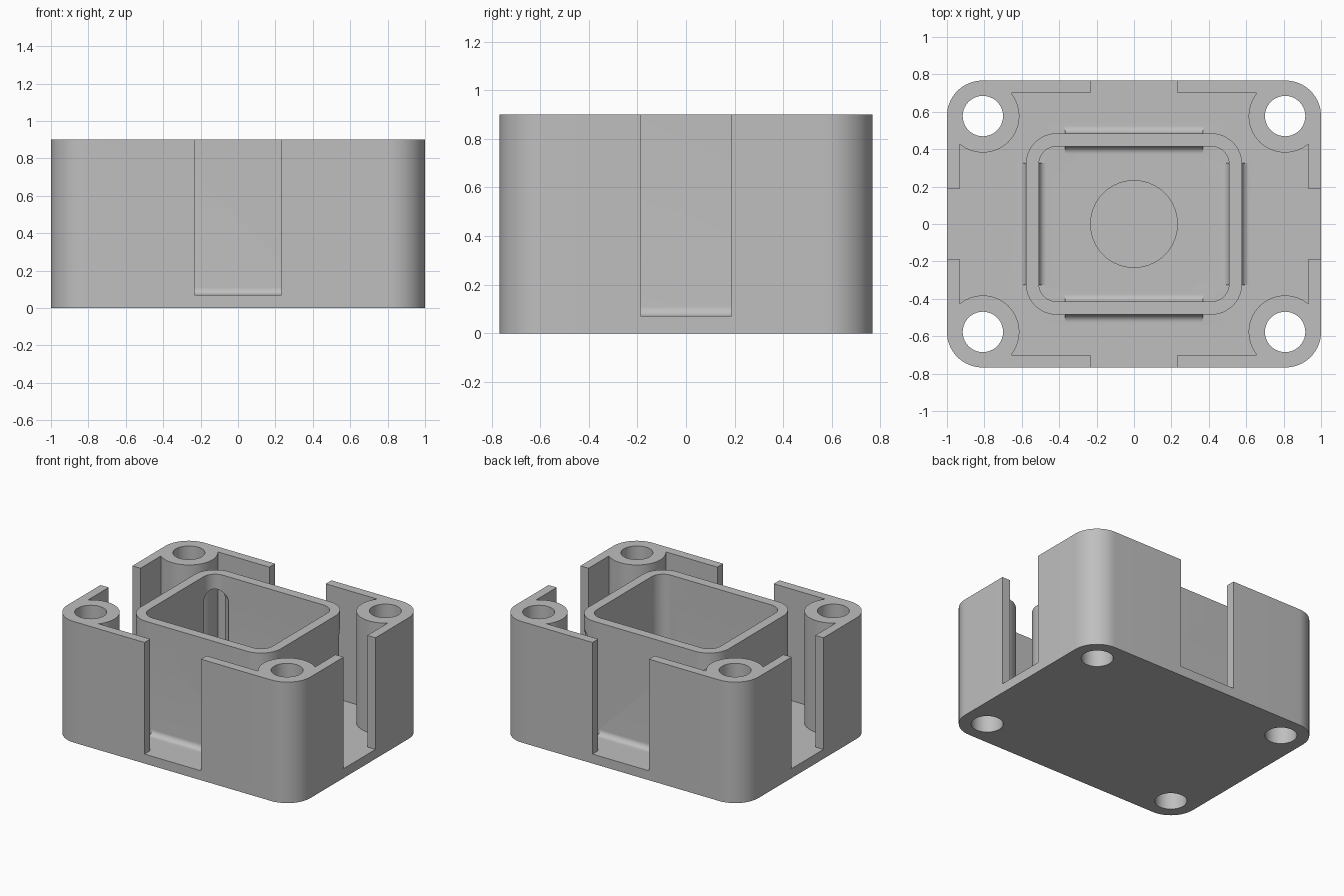
import bpy
import bmesh
from math import sin, cos, pi, atan2, sqrt, radians
from mathutils import Matrix, Vector

HX, HY, TOP = 1.0, 0.767, 0.9           # outer half sizes and height
FLOOR, WALL, CORNER = 0.07, 0.067, 0.19
POST_X, POST_Y, POST_R, HOLE_R = 0.808, 0.577, 0.195, 0.108
BOX_X, BOX_Y, BOX_R, BOX_WALL = 0.578, 0.485, 0.165, 0.07
FILLET = 0.04
SIGNS = [(1, 1), (-1, 1), (-1, -1), (1, -1)]

if "Cube" in bpy.data.objects:
    bpy.data.objects.remove(bpy.data.objects["Cube"], do_unlink=True)

grey = bpy.data.materials.new("plain grey")
grey.use_nodes = True
COLOUR = (0.52, 0.52, 0.52, 1)
grey.diffuse_color = COLOUR
grey.node_tree.nodes["Principled BSDF"].inputs["Base Color"].default_value = COLOUR


def arc(cx, cy, r, start, end, steps):
    angles = [start + (end - start) * i / steps for i in range(steps + 1)]
    return [(cx + r * cos(a), cy + r * sin(a)) for a in angles]


def rounded_rect(hx, hy, r):
    points = []
    for i, (sx, sy) in enumerate(SIGNS):
        points += arc(sx * (hx - r), sy * (hy - r), r, i * pi / 2, (i + 1) * pi / 2, 16)
    return points


def prism(name, profile, low, high, matrix=Matrix()):
    """Extrude a closed 2D profile from low to high, then place it."""
    bm = bmesh.new()
    base = bm.faces.new([bm.verts.new((x, y, low)) for x, y in profile])
    extruded = bmesh.ops.extrude_face_region(bm, geom=[base])["geom"]
    moved = [v for v in extruded if isinstance(v, bmesh.types.BMVert)]
    bmesh.ops.translate(bm, verts=moved, vec=(0, 0, high - low))
    bm.transform(matrix)
    bmesh.ops.recalc_face_normals(bm, faces=bm.faces)
    mesh = bpy.data.meshes.new(name)
    bm.to_mesh(mesh)
    bm.free()
    mesh.materials.append(grey)
    obj = bpy.data.objects.new(name, mesh)
    bpy.context.collection.objects.link(obj)
    return obj


def rect(x0, x1, y0, y1):
    return [(x0, y0), (x1, y0), (x1, y1), (x0, y1)]


def combine(target, tool, operation):
    """Apply a boolean and throw the tool away."""
    tool.hide_render = True
    mod = target.modifiers.new(operation, "BOOLEAN")
    mod.operation, mod.solver, mod.object = operation, "EXACT", tool
    graph = bpy.context.evaluated_depsgraph_get()
    mesh = bpy.data.meshes.new_from_object(target.evaluated_get(graph))
    target.modifiers.clear()
    target.data = mesh
    bpy.data.objects.remove(tool, do_unlink=True)


def upright(origin, across, outward):
    """Frame whose profile axes are (across, up) or (outward, up)."""
    up = Vector((0, 0, 1))
    m = Matrix((across, up, outward)).transposed().to_4x4()
    m.translation = origin
    return m


# Outer block, hollowed around the four corner posts
case = prism("mounting_case", rounded_rect(HX, HY, CORNER), 0, TOP)
in_x, in_y = HX - WALL, HY - WALL
dx, dy = in_x - POST_X, in_y - POST_Y
reach = lambda d: sqrt(POST_R ** 2 - d ** 2)
cavity = []
for sx, sy in SIGNS:
    start = atan2(-reach(dx), dx)
    end = atan2(dy, -reach(dy)) - 2 * pi
    bite = [(sx * x, sy * y) for x, y in arc(POST_X, POST_Y, POST_R, start, end, 28)]
    cavity += bite if sx * sy > 0 else bite[::-1]
combine(case, prism("cavity", cavity, FLOOR, 1), "DIFFERENCE")

# Openings in the middle of each outer wall
for s in (1, -1):
    ends = sorted((s * 0.65, s * 0.85))
    combine(case, prism("long_side_gap", rect(-0.232, 0.232, *ends), FLOOR, 1), "DIFFERENCE")
    ends = sorted((s * 0.88, s * 1.1))
    combine(case, prism("short_side_gap", rect(*ends, -0.187, 0.187), FLOOR, 1), "DIFFERENCE")

# Inner open box
combine(case, prism("inner_box", rounded_rect(BOX_X, BOX_Y, BOX_R), 0.03, TOP), "UNION")
hollow = rounded_rect(BOX_X - BOX_WALL, BOX_Y - BOX_WALL, BOX_R - BOX_WALL)
combine(case, prism("box_hollow", hollow, FLOOR, 1), "DIFFERENCE")

# Round-topped slot through each corner of the inner box
SLOT_R, SLOT_TOP = 0.08, 0.79
arch = [(-SLOT_R, FLOOR), (SLOT_R, FLOOR)] + arc(0, SLOT_TOP - SLOT_R, SLOT_R, 0, pi, 20)
for sx, sy in SIGNS:
    a = radians(40)
    out = Vector((sx * cos(a), sy * sin(a), 0))
    side = Vector((-out.y, out.x, 0))
    frame = upright((sx * 0.44, sy * 0.372, 0), side, out)
    combine(case, prism("corner_slot", arch, -0.12, 0.18, frame), "DIFFERENCE")

# Concave fillets along the foot of the inner box, inside and out
cove = [(-0.02, 0.04), (FILLET, 0.04)]
cove += arc(FILLET, FLOOR + FILLET, FILLET, 1.5 * pi, pi, 10)
cove += [(-0.02, FLOOR + FILLET)]
for s in (1, -1):
    for wall, facing in ((0, s), (BOX_WALL, -s)):
        y, x = s * (BOX_Y - wall), s * (BOX_X - wall)
        frame = upright((0, y, 0), Vector((0, facing, 0)), Vector((1, 0, 0)))
        combine(case, prism("long_fillet", cove, -0.37, 0.37, frame), "UNION")
        frame = upright((x, 0, 0), Vector((facing, 0, 0)), Vector((0, 1, 0)))
        combine(case, prism("short_fillet", cove, -0.325, 0.325, frame), "UNION")

# Screw holes through the posts and a shallow round recess in the floor
for sx, sy in SIGNS:
    ring = arc(sx * POST_X, sy * POST_Y, HOLE_R, 0, 2 * pi, 40)[:-1]
    combine(case, prism("screw_hole", ring, -0.1, 1), "DIFFERENCE")
disc = arc(0, 0, 0.232, 0, 2 * pi, 56)[:-1]
combine(case, prism("floor_recess", disc, FLOOR - 0.03, 0.2), "DIFFERENCE")

# Smooth the curved faces, keep the edges crisp
bpy.ops.object.select_all(action="DESELECT")
case.select_set(True)
bpy.context.view_layer.objects.active = case
bpy.ops.object.shade_smooth_by_angle(angle=radians(30))
